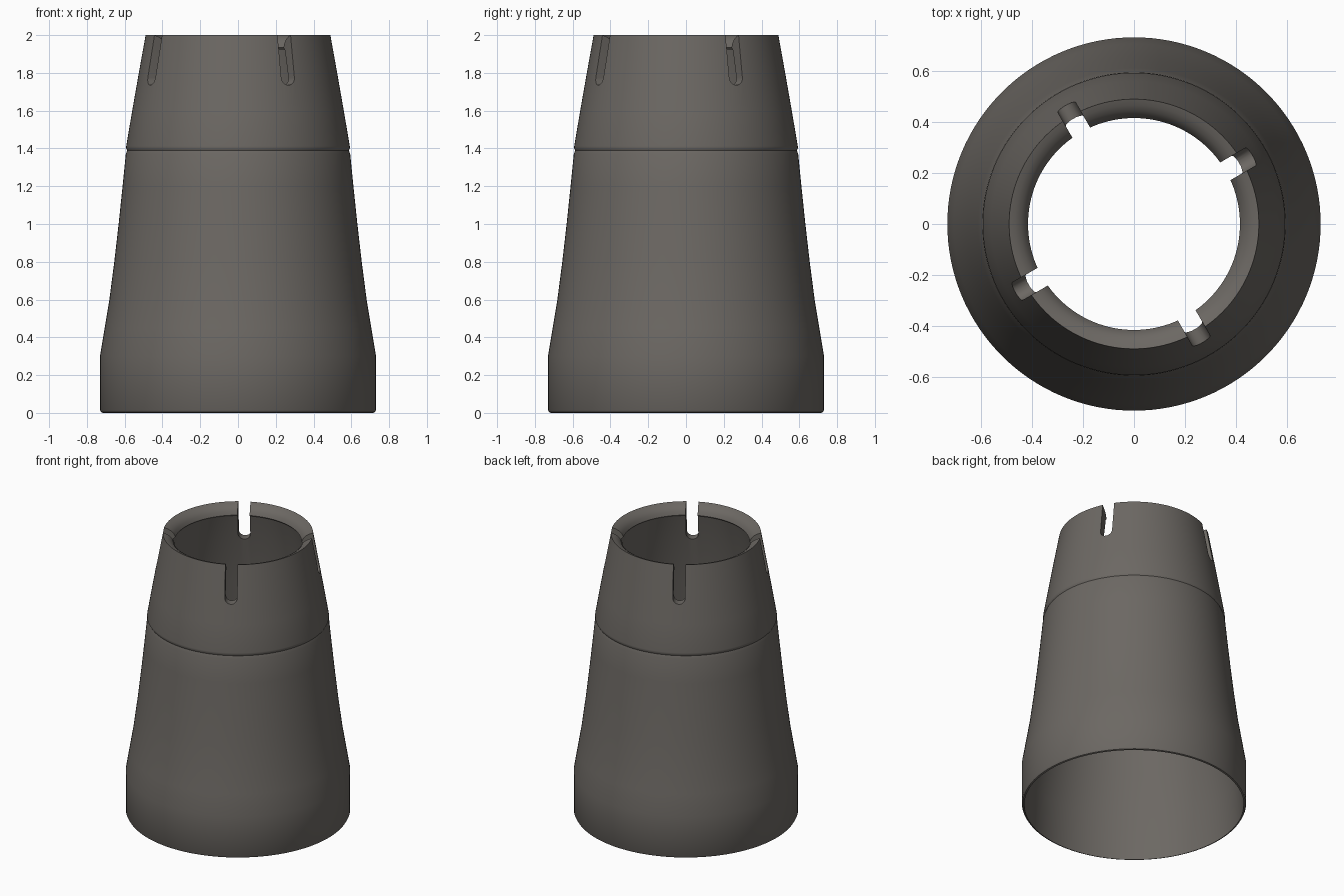
import bpy, bmesh, math
from mathutils import Matrix

cube = bpy.data.objects.get("Cube")
if cube:
    bpy.data.objects.remove(cube, do_unlink=True)

SEGMENTS = 128

# Dark warm grey metal
metal = bpy.data.materials.new("dark_grey_metal")
metal.use_nodes = True
metal.diffuse_color = (0.15, 0.138, 0.125, 1)
metal.node_tree.nodes["Principled BSDF"].inputs["Base Color"].default_value = metal.diffuse_color


def make_object(name, bm):
    bmesh.ops.recalc_face_normals(bm, faces=bm.faces)
    mesh = bpy.data.meshes.new(name)
    bm.to_mesh(mesh)
    bm.free()
    mesh.materials.append(metal)
    obj = bpy.data.objects.new(name, mesh)
    bpy.context.collection.objects.link(obj)
    return obj


def lathe(name, profile):
    """Revolve a closed (radius, height) profile around z."""
    bm = bmesh.new()
    rings = []
    for i in range(SEGMENTS):
        a = 2 * math.pi * i / SEGMENTS
        rings.append([bm.verts.new((r * math.cos(a), r * math.sin(a), z)) for r, z in profile])
    n = len(profile)
    for i, ring in enumerate(rings):
        after = rings[(i + 1) % SEGMENTS]
        for j in range(n):
            k = (j + 1) % n
            bm.faces.new((ring[j], after[j], after[k], ring[k]))
    return make_object(name, bm)


def slot_cutters(name, half_width, bottom, top, inner, outer):
    """Four radial slots with round floors, a quarter turn apart."""
    bm = bmesh.new()
    outline = [(half_width, top), (-half_width, top)]
    for i in range(13):
        a = math.pi + math.pi * i / 12
        outline.append((half_width * math.cos(a), bottom + half_width * (1 + math.sin(a))))
    for turn in range(4):
        rot = Matrix.Rotation(math.radians(30 + 90 * turn), 4, "Z")
        near = [bm.verts.new((inner, y, z)) for y, z in outline]
        far = [bm.verts.new((outer, y, z)) for y, z in outline]
        bm.faces.new(near)
        bm.faces.new(far)
        for j in range(len(outline)):
            k = (j + 1) % len(outline)
            bm.faces.new((near[j], near[k], far[k], far[j]))
        bmesh.ops.transform(bm, matrix=rot, verts=near + far)
    return make_object(name, bm)


# Outer skin: straight base, flared skirt, raised seam, tapered collar
outside = [(0.715, 0), (0.725, 0.004), (0.731, 0.015), (0.731, 0.3), (0.706, 0.45),
           (0.681, 0.6), (0.655, 0.8), (0.632, 1.0), (0.611, 1.2), (0.594, 1.37),
           (0.587, 1.39), (0.592, 1.4), (0.592, 1.412), (0.56, 1.6), (0.525, 1.8), (0.489, 2.0)]
# Rolled lip and hollow inside
inside = [(0.465, 1.992), (0.443, 1.978), (0.426, 1.96), (0.415, 1.935), (0.43, 1.92),
          (0.475, 1.74), (0.535, 1.4), (0.59, 1.0), (0.655, 0.6), (0.705, 0.3)]

shell = lathe("flared_sleeve", outside + inside)
cutter = slot_cutters("slot_cutter", 0.04, 1.735, 2.2, 0.3, 0.8)
cutter.hide_render = True
cutter.hide_viewport = True

cut = shell.modifiers.new("slots", "BOOLEAN")
cut.operation = "DIFFERENCE"
cut.solver = "EXACT"
cut.object = cutter

# Apply the cut, then smooth with sharp edges kept
bpy.context.view_layer.objects.active = shell
bpy.ops.object.select_all(action="DESELECT")
shell.select_set(True)
bpy.ops.object.modifier_apply(modifier=cut.name)
bpy.data.objects.remove(cutter, do_unlink=True)
bpy.ops.object.shade_smooth_by_angle(angle=math.radians(30))
